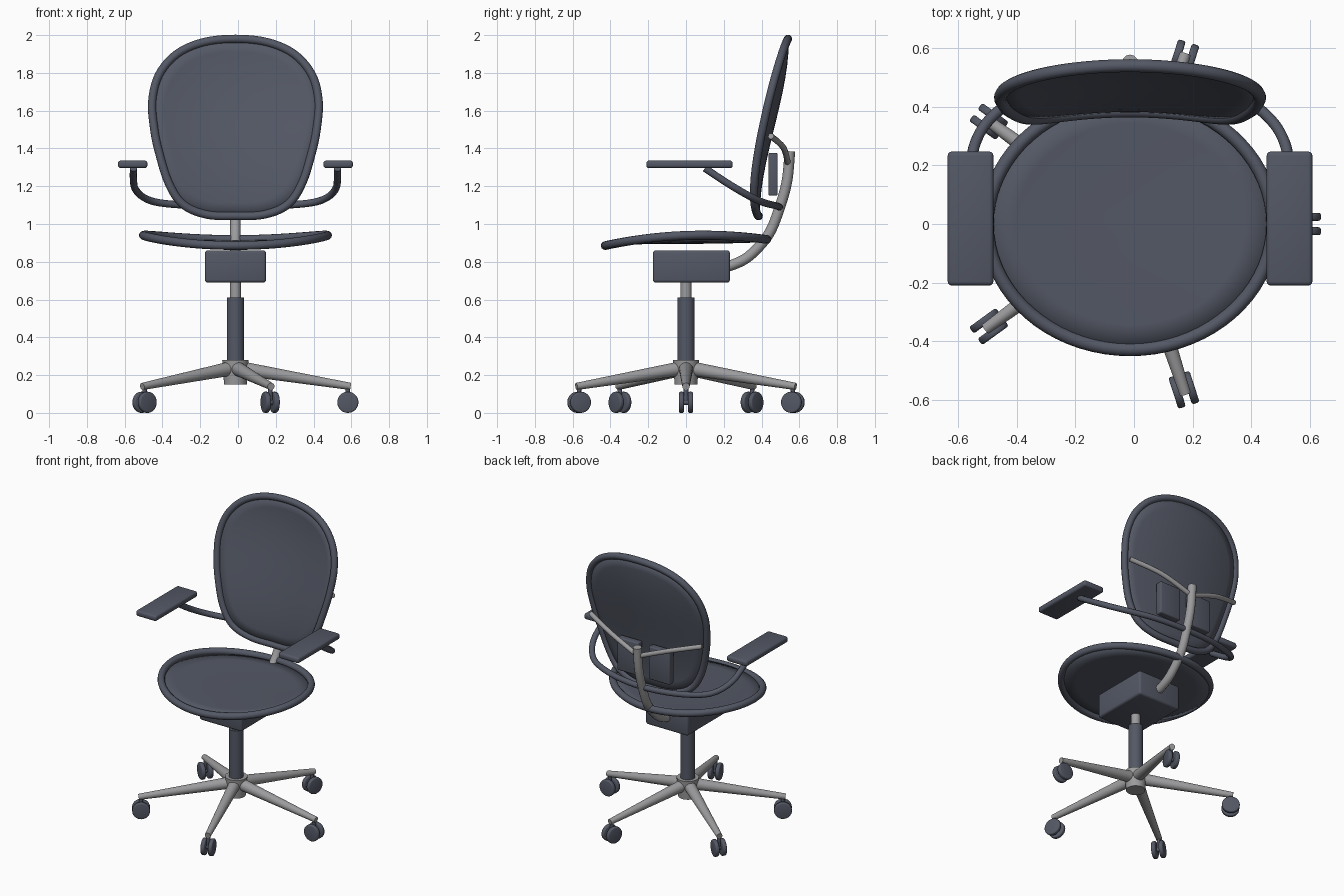
import bpy, bmesh, math
from mathutils import Vector, Matrix

cube = bpy.data.objects.get("Cube")
if cube:
    bpy.data.objects.remove(cube, do_unlink=True)

CX = -0.0135  # centre line of the chair


def material(name, rgb, rough):
    m = bpy.data.materials.new(name)
    m.use_nodes = True
    m.diffuse_color = (*rgb, 1)
    bsdf = m.node_tree.nodes["Principled BSDF"]
    bsdf.inputs["Base Color"].default_value = (*rgb, 1)
    bsdf.inputs["Roughness"].default_value = rough
    return m


DARK = material("slate plastic", (0.088, 0.098, 0.13), 0.6)
METAL = material("grey metal", (0.33, 0.33, 0.34), 0.5)


def finish(name, mesh, mat, smooth=True):
    ob = bpy.data.objects.new(name, mesh)
    bpy.context.collection.objects.link(ob)
    mesh.materials.clear()
    mesh.materials.append(mat)
    ob.location.x = CX
    if smooth:
        bpy.ops.object.select_all(action='DESELECT')
        ob.select_set(True)
        bpy.context.view_layer.objects.active = ob
        bpy.ops.object.shade_smooth_by_angle(angle=math.radians(40))
    return ob


def from_bmesh(name, bm, mat):
    bmesh.ops.recalc_face_normals(bm, faces=bm.faces)
    mesh = bpy.data.meshes.new(name)
    bm.to_mesh(mesh)
    bm.free()
    return finish(name, mesh, mat)


def rod(name, a, b, r1, r2, mat, bevel=0.0, sides=32):
    """Straight cylinder or cone from a to b."""
    a, b = Vector(a), Vector(b)
    turn = (b - a).to_track_quat('Z', 'Y').to_matrix().to_4x4()
    bm = bmesh.new()
    bmesh.ops.create_cone(bm, cap_ends=True, segments=sides, radius1=r1, radius2=r2,
                          depth=(b - a).length,
                          matrix=Matrix.Translation((a + b) / 2) @ turn)
    if bevel:
        rims = [e for e in bm.edges if any(len(f.verts) > 4 for f in e.link_faces)]
        bmesh.ops.bevel(bm, geom=rims, offset=bevel, segments=3, profile=0.5, affect='EDGES')
    return from_bmesh(name, bm, mat)


def block(name, low, high, bevel, mat):
    """Rounded box between two corners."""
    low, high = Vector(low), Vector(high)
    bm = bmesh.new()
    bmesh.ops.create_cube(bm, size=1, matrix=Matrix.Translation((low + high) / 2)
                          @ Matrix.Diagonal((*(high - low), 1)))
    bmesh.ops.bevel(bm, geom=bm.edges[:], offset=bevel, segments=3, profile=0.5, affect='EDGES')
    return from_bmesh(name, bm, mat)


def spline(points, closed=False, steps=8):
    """Smooth path through a few points."""
    p = [Vector(q) for q in points]
    n = len(p)
    pick = (lambda i: p[i % n]) if closed else (lambda i: p[max(0, min(n - 1, i))])
    out = []
    for i in range(n if closed else n - 1):
        a, b, c, d = (pick(i + k) for k in (-1, 0, 1, 2))
        for s in range(steps):
            t = s / steps
            out.append(0.5 * (2 * b + (c - a) * t + (2 * a - 5 * b + 4 * c - d) * t ** 2
                              + (3 * b - a - 3 * c + d) * t ** 3))
    return out if closed else out + [p[-1]]


def tube(name, path, radius, mat, closed=False):
    curve = bpy.data.curves.new(name, 'CURVE')
    curve.dimensions = '3D'
    curve.bevel_depth = radius
    curve.bevel_resolution = 4
    curve.use_fill_caps = True
    s = curve.splines.new('POLY')
    s.points.add(len(path) - 1)
    for point, co in zip(s.points, path):
        point.co = (*co, 1)
    s.use_cyclic_u = closed
    temp = bpy.data.objects.new(name + "_path", curve)
    bpy.context.collection.objects.link(temp)
    bpy.context.view_layer.update()
    mesh = bpy.data.meshes.new_from_object(
        temp.evaluated_get(bpy.context.evaluated_depsgraph_get()))
    bpy.data.objects.remove(temp, do_unlink=True)
    return finish(name, mesh, mat)


def sheet(name, loops, centre, thickness, mat):
    """Panel made of nested loops closing on a centre point."""
    bm = bmesh.new()
    rings = [[bm.verts.new(co) for co in loop] for loop in loops]
    hub = bm.verts.new(centre)
    n = len(rings[0])
    for i in range(n):
        j = (i + 1) % n
        for a, b in zip(rings, rings[1:]):
            bm.faces.new((a[i], a[j], b[j], b[i]))
        bm.faces.new((rings[-1][i], rings[-1][j], hub))
    ob = from_bmesh(name, bm, mat)
    mod = ob.modifiers.new("thickness", 'SOLIDIFY')
    mod.thickness = thickness
    mod.offset = 0
    return ob


# Star base: hub, five tapered legs, twin-wheel casters
rod("base_hub", (0, 0, 0.15), (0, 0, 0.28), 0.06, 0.07, METAL)
for i in range(5):
    angle = i * math.tau / 5
    out = Vector((math.cos(angle), math.sin(angle), 0))
    side = Vector((-out.y, out.x, 0))
    up = Vector((0, 0, 1))
    rod(f"base_leg_{i + 1}", out * 0.03 + up * 0.235, out * 0.61 + up * 0.14, 0.038, 0.019, METAL)
    axle = out * 0.595 + up * 0.056
    rod(f"caster_post_{i + 1}", axle, axle + up * 0.085, 0.012, 0.012, DARK)
    rod(f"caster_axle_{i + 1}", axle - side * 0.02, axle + side * 0.02, 0.014, 0.014, DARK)
    for j, s in enumerate((-1, 1)):
        rod(f"caster_wheel_{i + 1}_{j + 1}", axle + side * s * 0.011, axle + side * s * 0.038,
            0.056, 0.056, DARK, bevel=0.008)

# Gas column and tilt mechanism
rod("column_sleeve", (0, 0, 0.27), (0, 0, 0.61), 0.046, 0.046, DARK)
rod("column_piston", (0, 0, 0.6), (0, 0, 0.72), 0.029, 0.029, METAL)
block("tilt_mechanism", (-0.162, -0.175, 0.69), (0.162, 0.233, 0.86), 0.015, DARK)


# Seat: saddle-shaped rim with a shallow panel slung inside
def seat_loop(scale, blend):
    loop = []
    for i in range(72):
        a = i * math.tau / 72
        x, y = 0.488 * math.cos(a), 0.428 * math.sin(a)
        z = 0.94 + 0.038 * y - 0.208 * y * y
        loop.append(Vector((x * scale, y * scale, 0.9 + (z - 0.9) * blend)))
    return loop


tube("seat_rim", seat_loop(1, 1), 0.023, DARK, closed=True)
sheet("seat_panel", [seat_loop(s, 0.5 * s * s) for s in (0.99, 0.8, 0.6, 0.4, 0.2)],
      (0, 0, 0.9), 0.01, DARK)


# Backrest: curved shell in a tubular rim
def on_back(x, z):
    t = max(0, min(1, (z - 1.04) / 0.94))
    return Vector((x, 0.385 + 0.155 * t * t * (3 - 2 * t) - 0.3 * x * x, z))


half = [(0.17, 1.962), (0.31, 1.9), (0.405, 1.79), (0.441, 1.65), (0.43, 1.5), (0.405, 1.38),
        (0.355, 1.22), (0.28, 1.105), (0.155, 1.05)]
outline = [(0, 1.98, 0)] + [(x, z, 0) for x, z in half] + [(0, 1.042, 0)]
outline += [(-x, z, 0) for x, z in reversed(half)]
outline = spline(outline, closed=True, steps=5)
MID = 1.52


def back_loop(scale):
    return [on_back(p.x * scale, MID + (p.y - MID) * scale) for p in outline]


tube("back_rim", back_loop(1), 0.022, DARK, closed=True)
sheet("back_panel", [back_loop(s) for s in (1, 0.85, 0.7, 0.55, 0.4, 0.2)],
      on_back(0, MID), 0.01, DARK)

# Spine with two upper braces and lumbar pads
tube("back_spine", spline([(0, 0.18, 0.77), (0, 0.25, 0.785), (0, 0.34, 0.835), (0, 0.44, 0.95),
                           (0, 0.5, 1.1), (0, 0.535, 1.23), (0, 0.55, 1.385)]), 0.028, METAL)
for s, label in ((1, "left"), (-1, "right")):
    tube(f"back_brace_{label}", spline([(0, 0.54, 1.32), (s * 0.22, 0.515, 1.405),
                                        (s * 0.425, 0.45, 1.465)]), 0.016, METAL)
    block(f"lumbar_pad_{label}", (min(s * 0.04, s * 0.2), 0.437, 1.15),
          (max(s * 0.04, s * 0.2), 0.485, 1.376), 0.008, DARK)
    # Armrest pads
    block(f"armrest_pad_{label}", (min(s * 0.466, s * 0.622), -0.21, 1.296),
          (max(s * 0.466, s * 0.622), 0.247, 1.336), 0.014, DARK)

# One bent tube carries both armrests
arm = [(0.54, 0.1, 1.295), (0.54, 0.19, 1.235), (0.53, 0.27, 1.185), (0.485, 0.35, 1.14),
       (0.4, 0.415, 1.112), (0.22, 0.475, 1.097)]
arm_path = arm + [(0, 0.495, 1.09)] + [(-x, y, z) for x, y, z in reversed(arm)]
tube("armrest_tube", spline(arm_path), 0.019, DARK)
